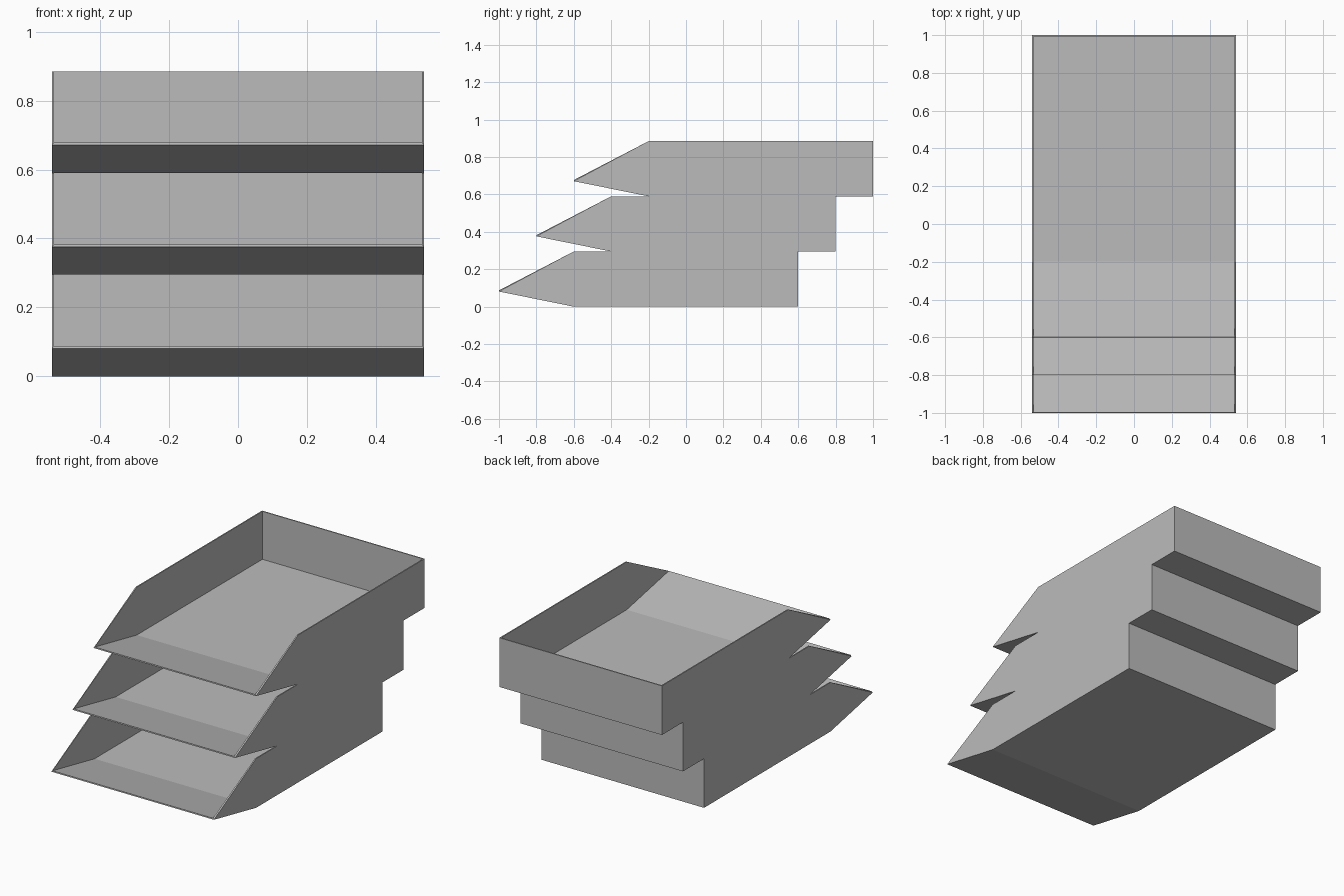
import bpy
import bmesh

# Remove the default object
cube = bpy.data.objects.get("Cube")
if cube:
    bpy.data.objects.remove(cube, do_unlink=True)

HALF_WIDTH = 0.54
HEIGHT = 0.295
STEP = 0.2
WALL = 0.007

# Single grey plastic
grey = bpy.data.materials.new("grey_plastic")
grey.use_nodes = True
colour = (0.5, 0.5, 0.5, 1)
grey.diffuse_color = colour
grey.node_tree.nodes["Principled BSDF"].inputs["Base Color"].default_value = colour

# Side outline (y, z): lip, floor bend, back bottom, back top, front top
OUTLINE = [(-1, 0.081), (-0.6, 0), (0.6, 0), (0.6, HEIGHT), (-0.6, HEIGHT)]


def make_tray(name, level):
    """Open tray: two side walls, bent floor and back, thickened inwards."""
    bm = bmesh.new()
    right, left = [
        [bm.verts.new((x, y + level * STEP, z + level * HEIGHT)) for y, z in OUTLINE]
        for x in (-HALF_WIDTH, HALF_WIDTH)
    ]
    bm.faces.new(right[::-1])
    bm.faces.new(left)
    # Sloped lip, flat floor and back wall
    for i in range(3):
        bm.faces.new((right[i], right[i + 1], left[i + 1], left[i]))
    bmesh.ops.recalc_face_normals(bm, faces=bm.faces)
    # Make sure the outside of the flat floor looks down
    bm.normal_update()
    if bm.faces[:][3].normal.z > 0:
        bmesh.ops.reverse_faces(bm, faces=bm.faces)
    mesh = bpy.data.meshes.new(name)
    bm.to_mesh(mesh)
    bm.free()
    mesh.materials.append(grey)
    tray = bpy.data.objects.new(name, mesh)
    bpy.context.collection.objects.link(tray)
    thickness = tray.modifiers.new("wall_thickness", "SOLIDIFY")
    thickness.thickness = WALL
    thickness.offset = -1
    thickness.use_even_offset = True
    thickness.use_quality_normals = True


# Stack of trays, each stepped backwards
for level, name in enumerate(("bottom_tray", "middle_tray", "top_tray")):
    make_tray(name, level)
